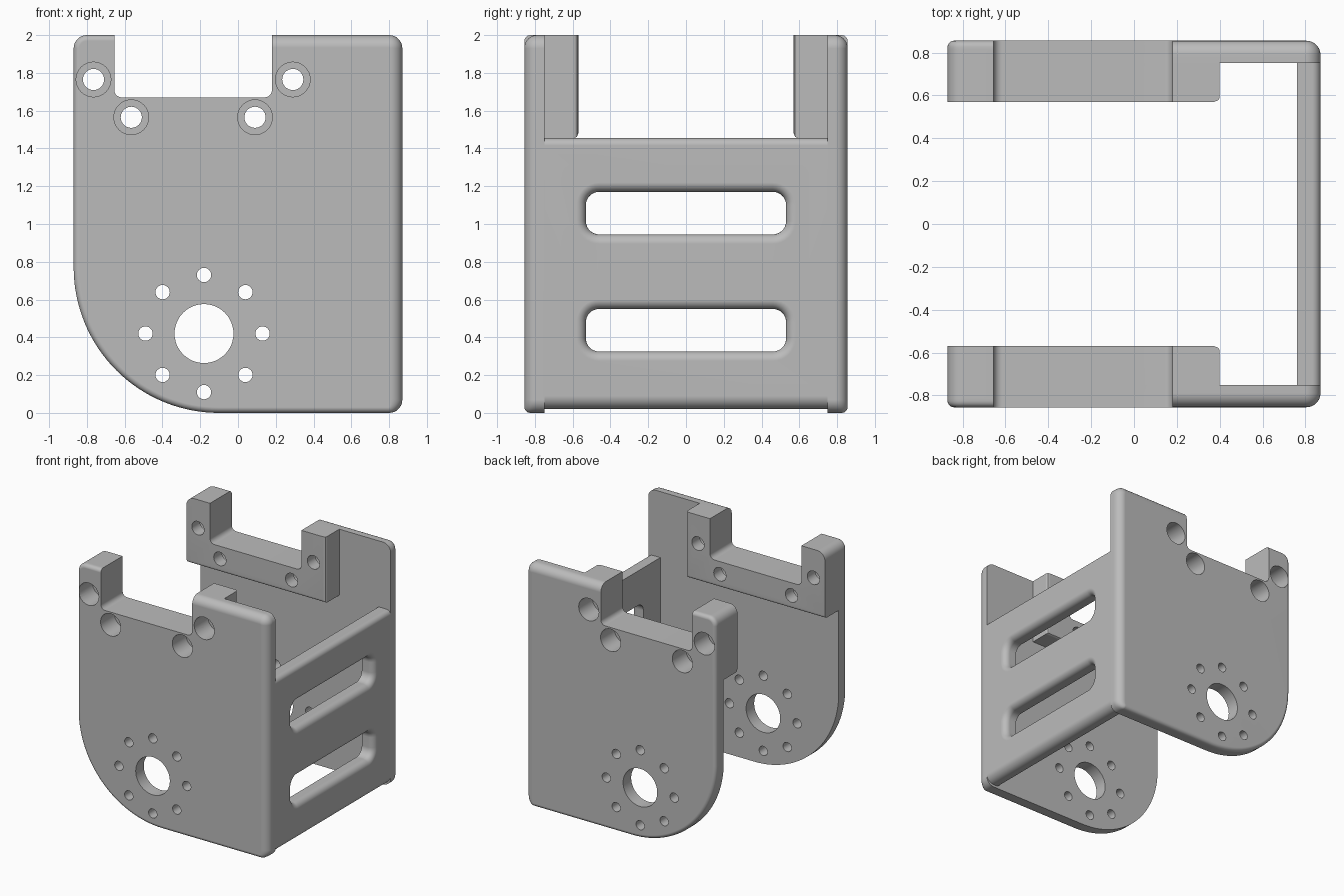
import bpy, bmesh
from math import sin, cos, radians, sqrt, pi

cube = bpy.data.objects.get("Cube")
if cube:
    bpy.data.objects.remove(cube, do_unlink=True)

grey = bpy.data.materials.new("plain grey")
grey.use_nodes = True
grey.diffuse_color = (0.5, 0.5, 0.5, 1)
grey.node_tree.nodes["Principled BSDF"].inputs["Base Color"].default_value = grey.diffuse_color


def arc(cx, cz, rx, rz, start, end, steps=8):
    angles = [radians(start + (end - start) * i / steps) for i in range(steps + 1)]
    return [(cx + rx * cos(a), cz + rz * sin(a)) for a in angles]


def loft(name, solids):
    """Each solid is a list of rings with equal point counts, bridged and capped."""
    bm = bmesh.new()
    for rings in solids:
        loops = [[bm.verts.new(p) for p in ring] for ring in rings]
        for a, b in zip(loops, loops[1:]):
            for i in range(len(a)):
                j = (i + 1) % len(a)
                bm.faces.new((a[i], a[j], b[j], b[i]))
        bm.faces.new(loops[0][::-1])
        bm.faces.new(loops[-1])
    bmesh.ops.recalc_face_normals(bm, faces=bm.faces)
    mesh = bpy.data.meshes.new(name)
    bm.to_mesh(mesh)
    bm.free()
    mesh.materials.append(grey)
    obj = bpy.data.objects.new(name, mesh)
    bpy.context.collection.objects.link(obj)
    return obj


def finish(obj, cutter):
    """Cut the openings, then shade smooth with sharp edges kept."""
    cut = obj.modifiers.new("openings", 'BOOLEAN')
    cut.operation = 'DIFFERENCE'
    cut.solver = 'EXACT'
    cut.object = cutter
    bpy.ops.object.select_all(action='DESELECT')
    bpy.context.view_layer.objects.active = obj
    obj.select_set(True)
    bpy.ops.object.modifier_apply(modifier=cut.name)
    bpy.ops.object.shade_smooth_by_angle(angle=radians(30))
    weighted = obj.modifiers.new("even shading", 'WEIGHTED_NORMAL')
    weighted.keep_sharp = True


def round_inset(radius, depth):
    """How far a rounded rim is pulled in at a depth below the face."""
    return radius - sqrt(radius ** 2 - (radius - depth) ** 2) if depth < radius else 0


# Notch shared by plates and mounting pads, from right to left
def notch(top_right, top_left):
    return ([(0.18, top_right)] + arc(0.14, 1.71, 0.04, 0.04, 0, -90, 5)
            + arc(-0.615, 1.71, 0.04, 0.04, -90, -180, 5) + [(-0.655, top_left)])


def plate_outline(wide, slim):
    w, s = 0.07 - wide, 0.07 - slim
    return (arc(-0.1, 0.77, 0.77 - slim, 0.77 - slim, 180, 270, 32)
            + arc(0.8, 0.07, w, s, 270, 360)
            + arc(0.8, 1.93, w, w, 0, 90)
            + notch(2 - wide, 2 - slim)
            + arc(-0.8, 1.93, s, s, 90, 180))


def pad_outline(inset):
    right, low = 0.4 - inset, 1.455 + inset
    return ([(-0.87, low), (right, low), (right, 2)] + notch(2, 2)
            + arc(-0.8, 1.93, 0.07, 0.07, 90, 180))


def at_y(points, y):
    return [(x, y, z) for x, z in points]


def bore(x, z, steps, side, sides=32):
    """Round stepped cutter; steps are (depth position, radius)."""
    return [at_y(arc(x, z, r, r, 0, 360 - 360 / sides, sides - 1), side * y) for y, r in steps]


OUT, IN, PAD = 0.855, 0.75, 0.57
screws = [(-0.765, 1.765), (-0.565, 1.565), (0.09, 1.565), (0.29, 1.765)]

for side, label in ((-1, "front"), (1, "back")):
    # Side plate with a rounded outer rim
    depths = [0.066 * (1 - cos(i * pi / 16)) for i in range(9)]
    rings = [at_y(plate_outline(round_inset(0.066, d), round_inset(0.03, d)), side * (OUT - d))
             for d in depths]
    rings.append(at_y(plate_outline(0, 0), side * IN))
    plate = loft(label + "_side_plate", [rings])

    # Thick mounting pad on the inner face
    rings = [at_y(pad_outline(0), side * IN)]
    for i in range(6):
        d = 0.025 * cos(i * pi / 10)
        rings.append(at_y(pad_outline(round_inset(0.025, d)), side * (PAD + d)))
    pad = loft(label + "_mounting_pad", [rings])

    # Counterbored screw holes, shaft hole and ring of small holes
    holes = [bore(x, z, [(0.95, 0.092), (0.675, 0.092), (0.675, 0.056), (0.4, 0.056)], side)
             for x, z in screws]
    holes.append(bore(-0.18, 0.42, [(0.95, 0.156), (0.6, 0.156)], side, 48))
    for i in range(8):
        a = i * pi / 4
        holes.append(bore(-0.18 + 0.31 * cos(a), 0.42 + 0.31 * sin(a),
                          [(0.95, 0.038), (0.6, 0.038)], side, 24))
    cutter = loft(label + "_hole_cutter", holes)
    cutter.hide_render = True
    finish(plate, cutter)
    finish(pad, cutter)
    bpy.data.objects.remove(cutter, do_unlink=True)

# Cross wall joining the plates
profile = ([(0.76, 1.455), (0.76, 0.02)] + arc(0.8, 0.09, 0.07, 0.07, 270, 360)
           + arc(0.83, 1.415, 0.04, 0.04, 0, 90))
wall = loft("cross_wall", [[at_y(profile, -IN), at_y(profile, IN)]])


# Two slots flaring softly toward the outside
def slot_ring(x, mid, grow):
    r, y, z = 0.07 + grow, 0.46, 0.0425
    outline = (arc(y, mid + z, r, r, 0, 90) + arc(-y, mid + z, r, r, 90, 180)
               + arc(-y, mid - z, r, r, 180, 270) + arc(y, mid - z, r, r, 270, 360))
    return [(x, a, b) for a, b in outline]


slots = []
for mid in (0.4375, 1.0575):
    rings = [slot_ring(0.7, mid, 0)]
    for i in range(7):
        a = i * pi / 12
        rings.append(slot_ring(0.82 + 0.05 * sin(a), mid, 0.05 * (1 - cos(a))))
    rings.append(slot_ring(0.95, mid, 0.05))
    slots.append(rings)
cutter = loft("slot_cutter", slots)
cutter.hide_render = True
finish(wall, cutter)
bpy.data.objects.remove(cutter, do_unlink=True)
